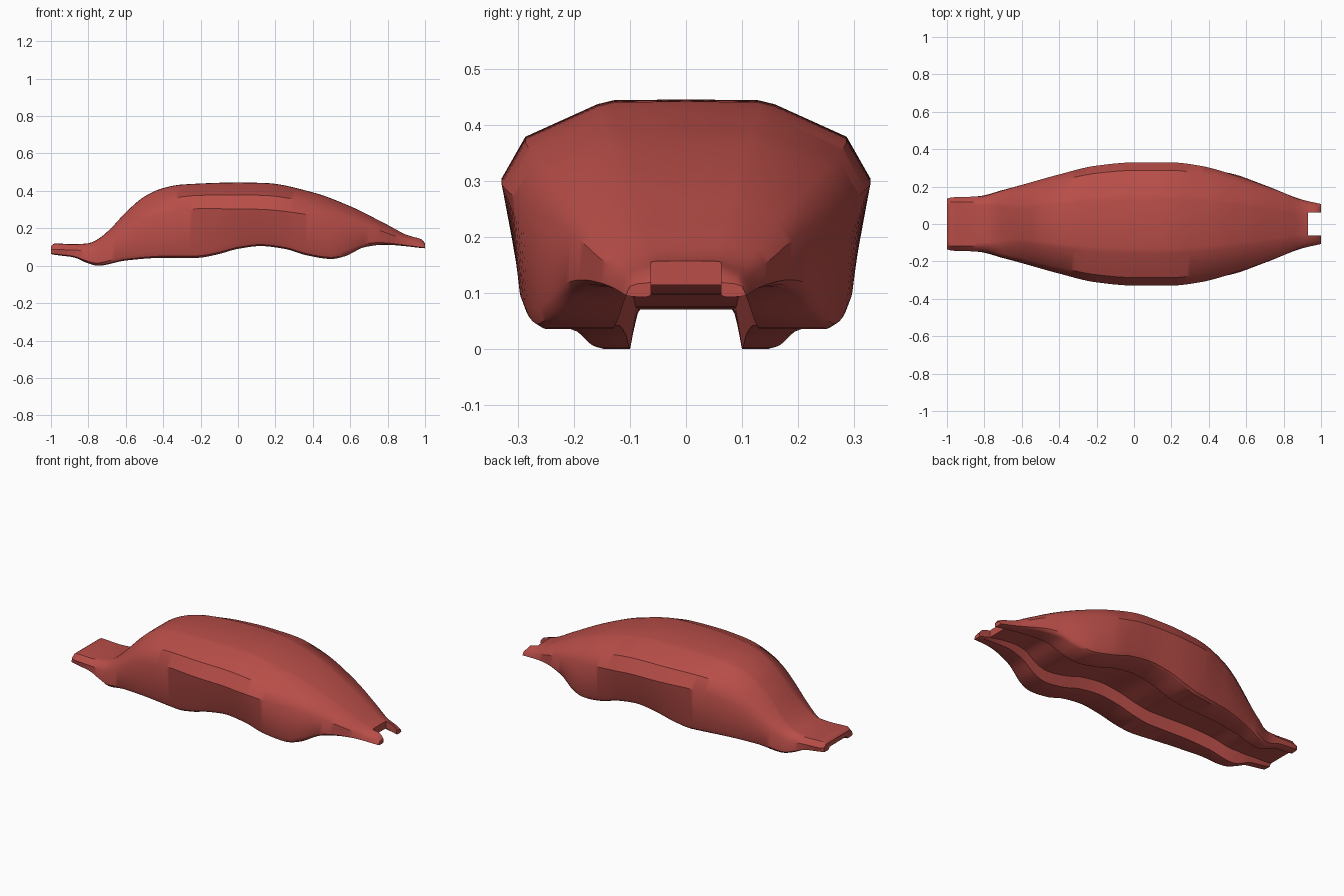
import bpy, bmesh, math

if "Cube" in bpy.data.objects:
    bpy.data.objects.remove(bpy.data.objects["Cube"])

# one flat colour
red = bpy.data.materials.new("dull red")
red.diffuse_color = (0.48, 0.075, 0.065, 1)
red.use_nodes = True
red.node_tree.nodes["Principled BSDF"].inputs["Base Color"].default_value = red.diffuse_color

# outline curves along the length: (x, value)
TOP = [(-1, .105), (-.98, .119), (-.88, .115), (-.8, .12), (-.74, .148), (-.68, .2), (-.6, .285),
       (-.5, .37), (-.4, .415), (-.3, .434), (0, .445), (.15, .442), (.4, .392), (.6, .318),
       (.8, .218), (.91, .162), (.98, .145), (1, .12)]
BOTTOM = [(-1, .062), (-.97, .057), (-.88, .045), (-.8, .012), (-.75, 0), (-.6, .028), (-.4, .042),
          (-.22, .042), (-.12, .058), (0, .09), (.12, .105), (.25, .09), (.37, .055), (.5, .036),
          (.57, .05), (.68, .1), (.78, .112), (1, .093)]
WIDTH = [(-1, .132), (-.98, .142), (-.82, .148), (-.7, .18), (-.4, .265), (-.2, .312), (0, .329),
         (.2, .329), (.35, .312), (.6, .24), (.8, .166), (.9, .124), (1, .1)]
WIDEST_Z = [(-1, .088), (-.86, .083), (-.78, .08), (-.7, .12), (-.6, .18), (-.5, .235), (-.4, .272),
            (-.2, .305), (.1, .302), (.5, .252), (.7, .207), (.9, .138), (1, .112)]
FOOT = [(-1, .125), (-.82, .14), (-.7, .172), (-.4, .245), (0, .287), (.3, .287), (.5, .264),
        (.7, .197), (.9, .12), (1, .097)]
CHANNEL = [(-1, .09), (-.75, .1), (-.3, .125), (.2, .14), (.5, .13), (.8, .085), (1, .07)]
DEPTH = [(-1, .015), (-.88, .028), (-.75, .073), (.6, .06), (.8, .03), (1, .005)]
SQUARE = [(-1, .78), (-.82, .72), (-.6, .42), (.6, .42), (1, .5)]


def curve(keys, x):
    """Smooth interpolation through the keys."""
    n = len(keys)
    i = 0
    while i < n - 2 and x > keys[i + 1][0]:
        i += 1

    def slope(k):
        if k == 0 or k == n - 1:
            a, b = (0, 1) if k == 0 else (n - 2, n - 1)
            return (keys[b][1] - keys[a][1]) / (keys[b][0] - keys[a][0])
        l = (keys[k][1] - keys[k-1][1]) / (keys[k][0] - keys[k-1][0])
        r = (keys[k+1][1] - keys[k][1]) / (keys[k+1][0] - keys[k][0])
        return 2 * l * r / (l + r) if l * r > 0 else 0

    (x0, v0), (x1, v1) = keys[i], keys[i + 1]
    h = x1 - x0
    t = (x - x0) / h
    return ((2*t**3 - 3*t*t + 1) * v0 + (t**3 - 2*t*t + t) * h * slope(i)
            + (3*t*t - 2*t**3) * v1 + (t**3 - t*t) * h * slope(i + 1))


def section(x):
    """Closed cross-section: crown, shoulders, sides, foot and underside channel."""
    top, bot, w, mid, foot, c, d, sq = [curve(k, x) for k in
                                       (TOP, BOTTOM, WIDTH, WIDEST_Z, FOOT, CHANNEL, DEPTH, SQUARE)]
    rise = top - mid
    half = [(w * sq * .93, top - .01 * rise),
            (w * (sq + .06), top - .06 * rise),
            (w * (.87 + .1 * max(0, sq - .42)), mid + .53 * rise),
            (w, mid),
            (foot + .01, bot + .16 * (mid - bot)),
            (foot, bot + .04 * (mid - bot)),
            (foot - .014, bot),
            (c, bot),
            (c - .012, bot + d)]
    ring = [(0, top)] + half + [(0, bot + d)] + [(-y, z) for y, z in reversed(half)]
    return [(x, y, z) for y, z in ring]


# seat body: loft of the sections
bm = bmesh.new()
xs = sorted(set([-1 + i * .02 for i in range(101)] + [-.99, .99]))
rings = [[bm.verts.new(p) for p in section(min(1, x))] for x in xs]
for a, b in zip(rings, rings[1:]):
    for i in range(len(a)):
        j = (i + 1) % len(a)
        bm.faces.new((a[i], a[j], b[j], b[i]))
bm.faces.new(rings[0])
bm.faces.new(rings[-1])
bmesh.ops.recalc_face_normals(bm, faces=bm.faces)
mesh = bpy.data.meshes.new("seat_body")
bm.to_mesh(mesh)
bm.free()
mesh.materials.append(red)
seat = bpy.data.objects.new("seat_body", mesh)
bpy.context.collection.objects.link(seat)

# notch between the two front prongs
bpy.ops.mesh.primitive_cube_add(size=1, location=(1.03, 0, .12))
cutter = bpy.context.object
cutter.name = "notch_cutter"
cutter.scale = (.2, .125, .4)
cutter.data.materials.append(red)
cutter.hide_render = True
cutter.hide_set(True)
cut = seat.modifiers.new("notch", 'BOOLEAN')
cut.operation = 'DIFFERENCE'
cut.solver = 'EXACT'
cut.object = cutter

# bake the notch, drop the cutter, smooth with sharp edges kept
bpy.ops.object.select_all(action='DESELECT')
seat.select_set(True)
bpy.context.view_layer.objects.active = seat
bpy.ops.object.modifier_apply(modifier="notch")
bpy.data.objects.remove(cutter, do_unlink=True)
bpy.ops.object.shade_smooth_by_angle(angle=math.radians(35))
